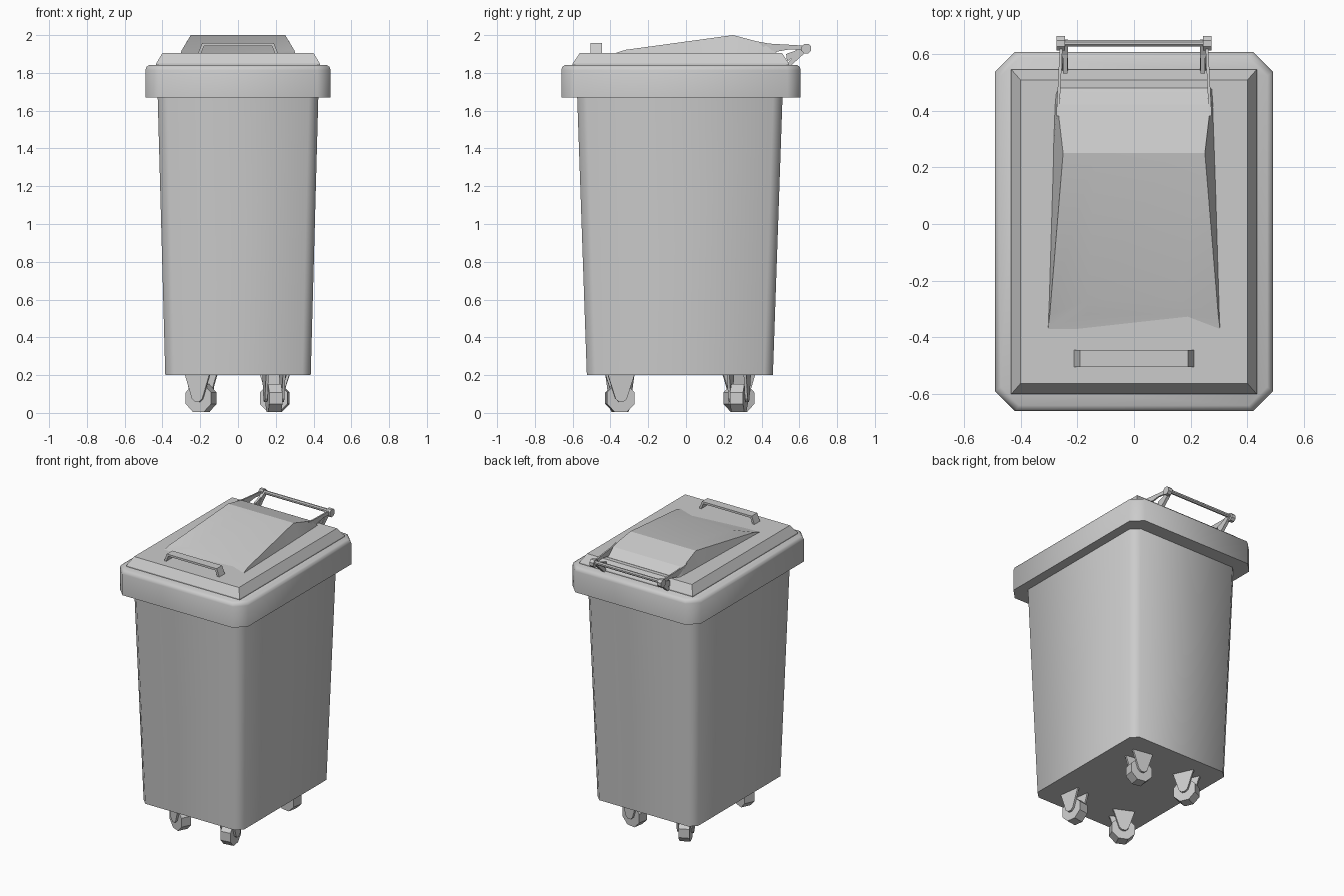
import bpy, bmesh, math
from mathutils import Matrix, Vector

if "Cube" in bpy.data.objects:
    bpy.data.objects.remove(bpy.data.objects["Cube"])


def make(name, verts, faces, smooth=None):
    bm = bmesh.new()
    vs = [bm.verts.new(v) for v in verts]
    for f in faces:
        bm.faces.new([vs[i] for i in f])
    bmesh.ops.recalc_face_normals(bm, faces=bm.faces)
    me = bpy.data.meshes.new(name)
    bm.to_mesh(me)
    bm.free()
    ob = bpy.data.objects.new(name, me)
    bpy.context.collection.objects.link(ob)
    if smooth:
        bpy.ops.object.select_all(action='DESELECT')
        ob.select_set(True)
        bpy.context.view_layer.objects.active = ob
        bpy.ops.object.shade_smooth_by_angle(angle=math.radians(smooth))
    return ob


def loft(name, rings, smooth=None):
    """Skin closed rings of equal length and cap both ends."""
    n = len(rings[0])
    verts = [v for r in rings for v in r]
    faces = [[k * n + i, k * n + (i + 1) % n, (k + 1) * n + (i + 1) % n, (k + 1) * n + i]
             for k in range(len(rings) - 1) for i in range(n)]
    faces += [list(range(n)), list(range(len(verts) - n, len(verts)))]
    return make(name, verts, faces, smooth)


def rect(x, y0, y1, z, c=0.0):
    """Rectangle ring symmetric in x, with chamfered corners if c > 0."""
    if not c:
        return [(-x, y0, z), (x, y0, z), (x, y1, z), (-x, y1, z)]
    return [(-x + c, y0, z), (x - c, y0, z), (x, y0 + c, z), (x, y1 - c, z),
            (x - c, y1, z), (-x + c, y1, z), (-x, y1 - c, z), (-x, y0 + c, z)]


def plate(name, profile, x0, x1):
    """Extrude a (y, z) outline along x."""
    return loft(name, [[(x, y, z) for y, z in profile] for x in (x0, x1)])


def disc(y, z, r, n, turn=0.0):
    return [(y + r * math.cos(2 * math.pi * (i + turn) / n),
             z + r * math.sin(2 * math.pi * (i + turn) / n)) for i in range(n)]


# Tapered bin body
loft("body", [rect(0.385, -0.525, 0.46, 0.20, 0.045),
              rect(0.426, -0.577, 0.512, 1.70, 0.05)], 50)

# Overhanging rim with softened top edge
loft("rim", [rect(0.49, -0.66, 0.607, 1.67, 0.07),
             rect(0.49, -0.66, 0.607, 1.815, 0.07),
             rect(0.485, -0.655, 0.602, 1.832, 0.07),
             rect(0.47, -0.64, 0.587, 1.842, 0.065)], 50)

# Raised lid panel
loft("lid_panel", [rect(0.433, -0.60, 0.545, 1.835),
                   rect(0.433, -0.60, 0.545, 1.85),
                   rect(0.40, -0.562, 0.508, 1.905)])

# Lid hump: rows of (side y, middle y, side x, base x, z)
rows = [(-0.37, -0.318, 0.303, 0.304, 1.906),
        (-0.32, -0.27, 0.297, 0.302, 1.922),
        (0.25, 0.25, 0.25, 0.285, 2.0),
        (0.42, 0.42, 0.27, 0.279, 1.955),
        (0.455, 0.455, 0.268, 0.277, 1.925),
        (0.48, 0.48, 0.266, 0.276, 1.906)]
loft("lid_hump", [[(-b, ys, 1.90), (-s, ys, z), (-0.55 * s, ym, z),
                   (0.55 * s, ym, z), (s, ys, z), (b, ys, 1.90)]
                  for ys, ym, s, b, z in rows], 20)

# Front lid handle: bent strip
outline = [(-0.213, 1.90), (-0.19, 1.957), (0.19, 1.957), (0.213, 1.90),
           (0.197, 1.90), (0.18, 1.943), (-0.18, 1.943), (-0.197, 1.90)]
n = len(outline)
hv = [(x, y, z) for y in (-0.505, -0.445) for x, z in outline]
hf = [[i, (i + 1) % n, (i + 1) % n + n, i + n] for i in range(n)]
for o in (0, n):
    hf += [[o, o + 1, o + 6, o + 7], [o + 1, o + 2, o + 5, o + 6], [o + 2, o + 3, o + 4, o + 5]]
make("lid_handle", hv, hf)

# Rear hinge: arms, brackets, end knobs and cross bar
arm = [(0.38, 1.966), (0.44, 1.955), (0.63, 1.944), (0.63, 1.918), (0.55, 1.925), (0.44, 1.905)]
bracket = [(0.53, 1.838), (0.555, 1.838), (0.65, 1.925), (0.625, 1.94), (0.59, 1.92)]
for s, side in ((-1, "left"), (1, "right")):
    ob = plate("hinge_arm_" + side, arm, s * 0.262, s * 0.272)
    for v in ob.data.vertices:      # arms converge toward the bar
        v.co.x -= s * (v.co.y - 0.42) * 0.05
    plate("hinge_bracket_" + side, bracket, s * 0.232, s * 0.253)
    plate("bracket_foot_" + side, [(0.53, 1.90), (0.60, 1.925), (0.60, 1.91), (0.535, 1.86)],
          s * 0.235, s * 0.25)
    plate("hinge_knob_" + side, disc(0.637, 1.928, 0.028, 8, 0.5), s * 0.243, s * 0.274)
plate("hinge_bar", disc(0.637, 1.935, 0.013, 8, 0.5), -0.27, 0.27)

# Swivelling casters, each turned to its own angle
fork = [(-0.072, 0.205), (-0.03, 0.075), (-0.012, 0.058), (0.012, 0.058), (0.03, 0.075), (0.072, 0.205)]
for label, x, y, deg in (("front_right", 0.19, -0.35, 8), ("front_left", -0.195, -0.35, 65),
                         ("back_right", 0.195, 0.28, 80), ("back_left", -0.195, 0.28, 25)):
    parts = [plate("wheel_" + label, disc(0, 0.078, 0.08, 8, 0.5), -0.035, 0.035)]
    for s, side in ((-1, "a"), (1, "b")):
        parts.append(plate(f"fork_{label}_{side}", fork, s * 0.038, s * 0.052))
    place = Matrix.Translation(Vector((x, y, 0))) @ Matrix.Rotation(math.radians(deg), 4, 'Z')
    for ob in parts:
        ob.data.transform(place)
